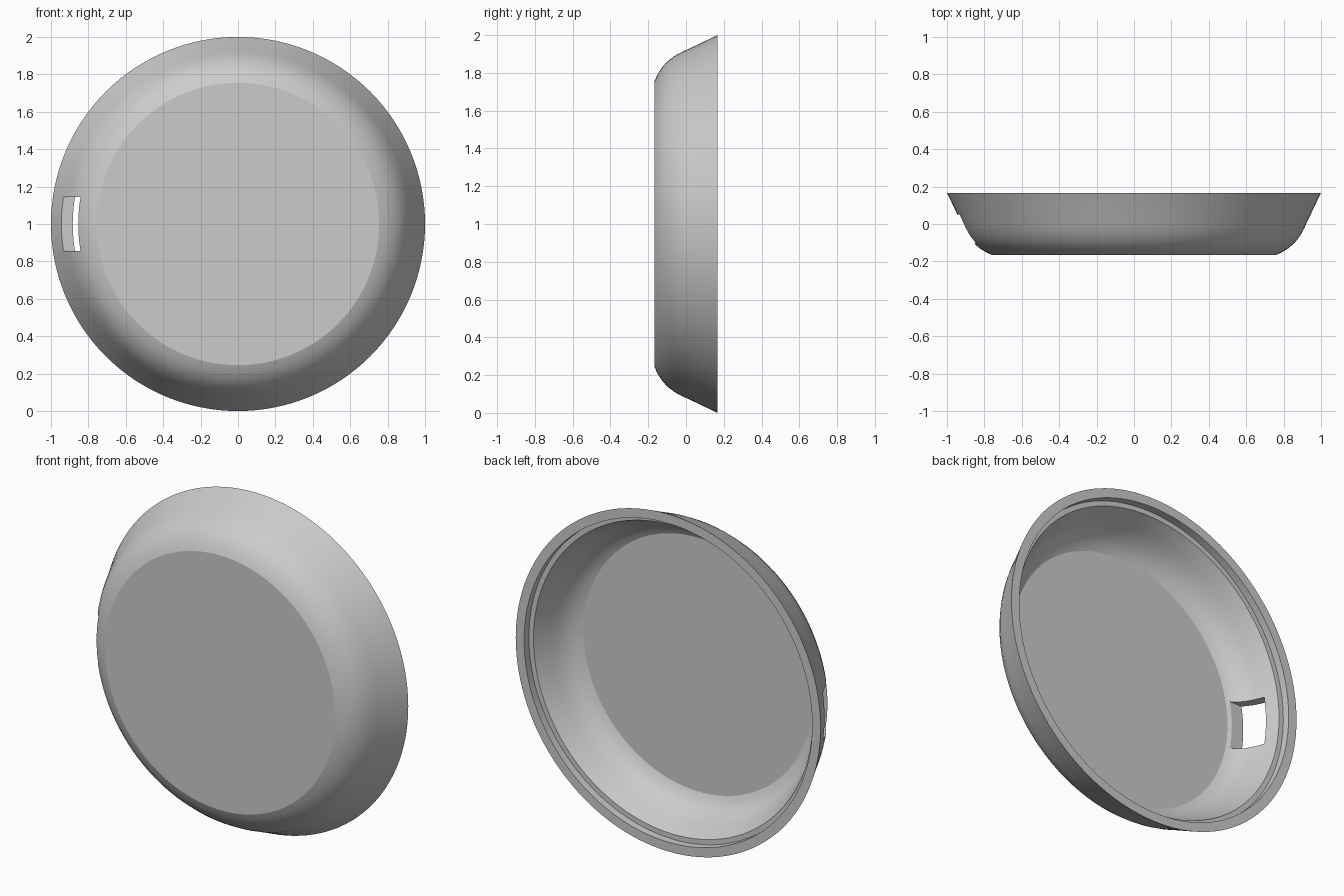
import bpy, bmesh, math
from mathutils import Vector

cube = bpy.data.objects.get("Cube")
if cube:
    bpy.data.objects.remove(cube, do_unlink=True)

# Plain grey material
grey = bpy.data.materials.new("light_grey")
grey.use_nodes = True
colour = (0.6, 0.6, 0.6, 1)
grey.diffuse_color = colour
grey.node_tree.nodes["Principled BSDF"].inputs["Base Color"].default_value = colour

# Dish cross-section as (radius, y): outside, stepped rim, then inside
outside = [(0, -.167), (.755, -.167), (.79, -.152), (.825, -.13), (.86, -.1),
           (.89, -.06), (.912, -.02), (.925, .01), (1, .167)]
rim = [(.945, .167), (.945, .122), (.915, .122)]
inside = [(.875, .03), (.863, 0), (.842, -.04), (.815, -.075), (.785, -.1),
          (.752, -.115), (0, -.115)]

# Revolve the section about the front-to-back axis
bm = bmesh.new()
verts = [bm.verts.new((r, y, 1)) for r, y in outside + rim + inside]
edges = [bm.edges.new(pair) for pair in zip(verts, verts[1:])]
bmesh.ops.spin(bm, geom=verts + edges, cent=(0, 0, 1), axis=(0, 1, 0),
               angle=math.tau, steps=128, use_merge=False)
bmesh.ops.remove_doubles(bm, verts=bm.verts[:], dist=0.0005)
bmesh.ops.recalc_face_normals(bm, faces=bm.faces[:])
mesh = bpy.data.meshes.new("round_cover")
bm.to_mesh(mesh)
bm.free()
mesh.materials.append(grey)
cover = bpy.data.objects.new("round_cover", mesh)
bpy.context.collection.objects.link(cover)

# Rectangular slot through the side wall
bpy.ops.mesh.primitive_cube_add(size=1, location=(-.9, -.0275, 1))
cutter = bpy.context.object
cutter.name = "slot_cutter"
cutter.scale = (.3, .155, .29)
cutter.data.materials.append(grey)
bpy.context.view_layer.update()

cut = cover.modifiers.new("side_slot", 'BOOLEAN')
cut.operation = 'DIFFERENCE'
cut.solver = 'EXACT'
cut.object = cutter
bpy.ops.object.select_all(action='DESELECT')
cover.select_set(True)
bpy.context.view_layer.objects.active = cover
bpy.ops.object.modifier_apply(modifier=cut.name)
bpy.data.objects.remove(cutter, do_unlink=True)

# Smooth curves with crisp rim, floor and slot edges
bpy.ops.object.shade_smooth_by_angle(angle=math.radians(18))
